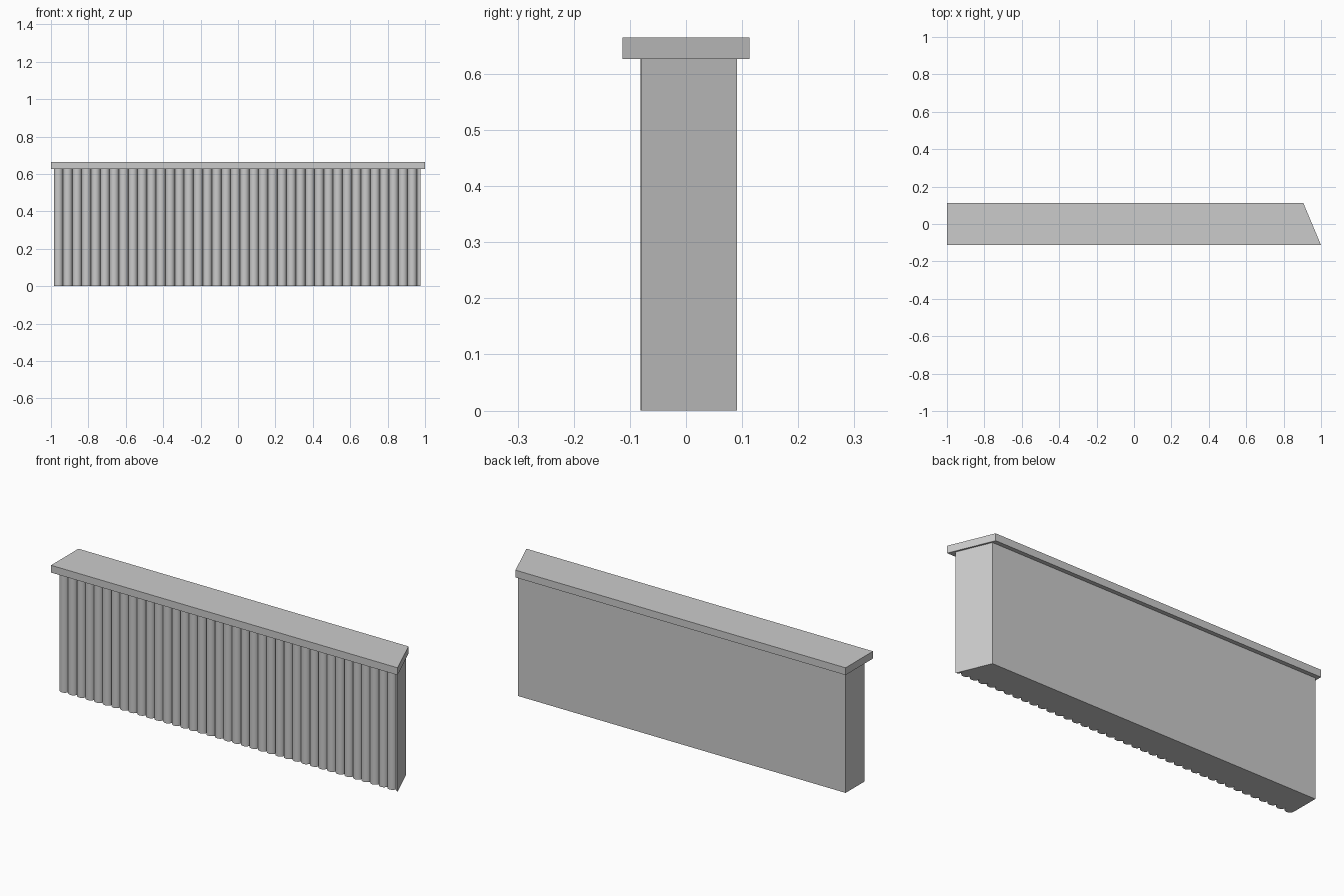
import bpy, bmesh, math
from mathutils import Vector

cube = bpy.data.objects.get("Cube")
if cube:
    bpy.data.objects.remove(cube, do_unlink=True)

# One plain grey for the whole wall
grey = bpy.data.materials.new("light_grey")
grey.use_nodes = True
colour = (0.6, 0.6, 0.6, 1)
grey.diffuse_color = colour
grey.node_tree.nodes["Principled BSDF"].inputs["Base Color"].default_value = colour


def mitred_slab(name, outline, z0, z1, mitre_point):
    """Extrude a plan outline after trimming its left end along the mitre."""
    bm = bmesh.new()
    bm.faces.new([bm.verts.new((x, y, z0)) for x, y in outline])
    normal = Vector((0.226, 0.095, 0)).normalized()
    bmesh.ops.bisect_plane(bm, geom=bm.verts[:] + bm.edges[:] + bm.faces[:],
                           plane_co=(*mitre_point, z0), plane_no=normal,
                           clear_outer=True)
    top = bmesh.ops.extrude_face_region(bm, geom=bm.faces[:])["geom"]
    bmesh.ops.translate(bm, vec=(0, 0, z1 - z0),
                        verts=[g for g in top if isinstance(g, bmesh.types.BMVert)])
    bmesh.ops.recalc_face_normals(bm, faces=bm.faces[:])
    mesh = bpy.data.meshes.new(name)
    bm.to_mesh(mesh)
    bm.free()
    mesh.materials.append(grey)
    obj = bpy.data.objects.new(name, mesh)
    bpy.context.collection.objects.link(obj)
    return obj


# Ribbed wall: a row of half-round ribs along the front, flat back
x_start, y_back, y_base = -0.985, 0.091, -0.056
pitch, ribs, steps = 0.0498, 40, 10
radius = pitch / 2
plan = [(x_start, y_back), (x_start, y_base)]
for i in range(ribs):
    centre = x_start + (i + 0.5) * pitch
    for s in range(1, steps + 1):
        a = math.pi * s / steps
        plan.append((centre - radius * math.cos(a), y_base - radius * math.sin(a)))
plan.append((plan[-1][0], y_back))
wall = mitred_slab("ribbed_wall", plan, 0, 0.627, (0.905, y_back))

# Overhanging cap
cap_plan = [(-1, 0.113), (-1, -0.113), (1.1, -0.113), (1.1, 0.113)]
cap = mitred_slab("wall_cap", cap_plan, 0.627, 0.665, (1, -0.113))

# Smooth the ribs, keep the grooves and corners crisp
bpy.ops.object.select_all(action='DESELECT')
wall.select_set(True)
bpy.context.view_layer.objects.active = wall
bpy.ops.object.shade_smooth_by_angle(angle=math.radians(30))
